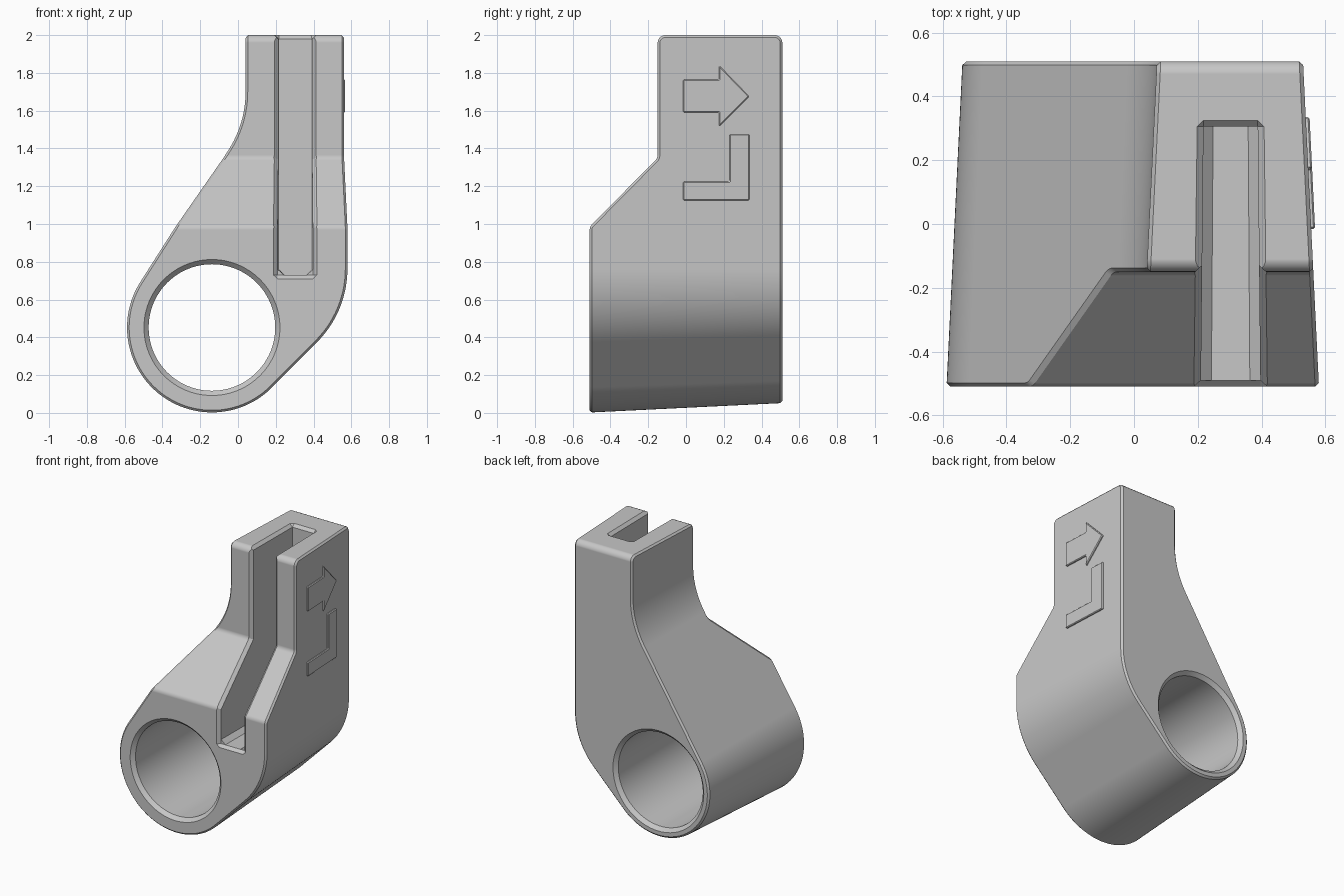
import bpy, bmesh
from math import sin, cos, tan, radians, hypot, acos
from mathutils import Vector

if "Cube" in bpy.data.objects:
    bpy.data.objects.remove(bpy.data.objects["Cube"], do_unlink=True)

grey = bpy.data.materials.new("plain_grey")
grey.use_nodes = True
grey.diffuse_color = (0.57, 0.57, 0.57, 1)
grey.node_tree.nodes["Principled BSDF"].inputs["Base Color"].default_value = grey.diffuse_color

FRONT, BACK, STEP, TOP = -0.51, 0.51, -0.15, 2.0
BORE = (-0.138, 0.452)


def loft(name, sections):
    """Skin a solid through loops of equal length and cap both ends."""
    bm = bmesh.new()
    loops = [[bm.verts.new(p) for p in s] for s in sections]
    n = len(loops[0])
    for a, b in zip(loops, loops[1:]):
        for i in range(n):
            j = (i + 1) % n
            bm.faces.new((a[i], a[j], b[j], b[i]))
    bm.faces.new(loops[0])
    bm.faces.new(loops[-1])
    bmesh.ops.recalc_face_normals(bm, faces=bm.faces)
    mesh = bpy.data.meshes.new(name)
    bm.to_mesh(mesh)
    bm.free()
    mesh.materials.append(grey)
    ob = bpy.data.objects.new(name, mesh)
    bpy.context.collection.objects.link(ob)
    return ob


def activate(ob):
    bpy.ops.object.select_all(action="DESELECT")
    ob.select_set(True)
    bpy.context.view_layer.objects.active = ob


def apply_mod(ob, kind, **settings):
    mod = ob.modifiers.new(kind.lower(), kind)
    for key, value in settings.items():
        setattr(mod, key, value)
    activate(ob)
    bpy.ops.object.modifier_apply(modifier=mod.name)


def boolean(ob, cutter, operation):
    cutter.hide_render = True
    apply_mod(ob, "BOOLEAN", object=cutter, operation=operation, solver="EXACT")
    bpy.data.objects.remove(cutter, do_unlink=True)


def finish(ob):
    activate(ob)
    bpy.ops.object.shade_smooth_by_angle(angle=radians(30))
    ob.modifiers.new("even_shading", "WEIGHTED_NORMAL").keep_sharp = True


def arc(cx, cz, r, start, end, n):
    angles = [radians(start + (end - start) * i / n) for i in range(n + 1)]
    return [(cx + r * cos(a), cz + r * sin(a)) for a in angles]


def rounded(corners, steps=5):
    """Polygon from (u, v, radius) corners, filleted where radius > 0."""
    out = []
    for i, (u, v, r) in enumerate(corners):
        p = Vector((u, v))
        if not r:
            out.append(p)
            continue
        a = (Vector(corners[i - 1][:2]) - p).normalized()
        b = (Vector(corners[(i + 1) % len(corners)][:2]) - p).normalized()
        half = acos(a.dot(b)) / 2
        centre = p + (a + b).normalized() * r / sin(half)
        s = p + a * r / tan(half) - centre
        e = p + b * r / tan(half) - centre
        for k in range(steps + 1):
            out.append(centre + s.lerp(e, k / steps).normalized() * r)
    return out


def draft(y):
    return 0.05 * (y - FRONT) / (BACK - FRONT)


def body_section(y):
    """Outline seen from the front, drawn in by the draft towards the back."""
    d = draft(y)
    pts = arc(*BORE, 0.45 - d, 147.5, 315, 60)
    pts += arc(0.03, 0.763, 0.55 - d, -45, 0, 14)
    pts += [(0.58 - d, 2.2), (0.022 + d, 2.2)]
    pts += arc(-0.528, 1.70, 0.55 + d, 0, -32.5, 12)
    return [(x, y, z) for x, z in pts]


# Body: drafted loft trimmed by the stepped side outline
body = loft("clamp_body", [body_section(-0.6), body_section(0.6)])
side = rounded([(FRONT, -0.5, 0), (FRONT, 0.985, 0.04), (STEP, 1.35, 0.04),
                (STEP, TOP, 0.04), (BACK, TOP, 0.04), (BACK, -0.5, 0)])
trim = loft("side_trim", [[(x, p.x, p.y) for p in side] for x in (-1, 1)])
boolean(body, trim, "INTERSECT")
apply_mod(body, "BEVEL", width=0.012, segments=1, limit_method="ANGLE",
          angle_limit=radians(55))

# Bore with a chamfer at both mouths
bore_steps = [(-0.6, 0.45), (-0.485, 0.335), (0.485, 0.335), (0.6, 0.45)]
bore = loft("bore_cutter", [[(x, y, z) for x, z in arc(*BORE, r, 0, 356.25, 95)]
                            for y, r in bore_steps])
boolean(body, bore, "DIFFERENCE")

# Slot with chamfered floor corners, a little wider at the front
SLOT_X, FLOOR, END, HALF = 0.303, 0.73, 0.305, 0.085


def slot_x(x, y):
    return SLOT_X + x * (1 - 0.12 * (y - 0.3))


def slot_section(y):
    half = [(HALF, 2.3), (HALF, FLOOR + 0.03), (HALF - 0.03, FLOOR)]
    pts = half + [(-x, z) for x, z in reversed(half)]
    return [(slot_x(x, y), y, z) for x, z in pts]


slot = loft("slot_cutter", [slot_section(-0.8), slot_section(END)])
boolean(body, slot, "DIFFERENCE")


# Chamfer along the slot mouth, following the front and top faces
def mouth_section(x, o):
    pts = [(-0.8, FLOOR - 0.29 - o), (FRONT + o, FLOOR),
           (FRONT + o, 0.985 - 0.41 * o), (STEP + o, 1.35 - 0.41 * o),
           (STEP + o, TOP - o), (END, TOP - o),
           (END + 0.3 + o, 2.3), (-0.8, 2.3)]
    return [(slot_x(x, y), y, z) for y, z in pts]


w = HALF
mouth = loft("slot_mouth_cutter",
             [mouth_section(x, o) for x, o in
              ((-w - 0.03, -0.01), (-w, 0.02), (w, 0.02), (w + 0.03, -0.01))])
boolean(body, mouth, "DIFFERENCE")
finish(body)


# Raised marks on the left wall
def raised_mark(name, outline):
    def layer(h):
        return [(0.58 - draft(y) + h, y, z) for y, z in outline]
    ob = loft(name, [layer(-0.01), layer(0.012)])
    apply_mod(ob, "BEVEL", width=0.005, segments=1, limit_method="ANGLE",
              angle_limit=radians(30))
    finish(ob)


raised_mark("raised_arrow", [(-0.015, 1.59), (0.175, 1.59), (0.175, 1.515),
                             (0.335, 1.675), (0.175, 1.84), (0.175, 1.765),
                             (-0.015, 1.765)])
raised_mark("raised_corner_mark", [(-0.015, 1.125), (0.335, 1.125), (0.335, 1.475),
                                   (0.23, 1.475), (0.23, 1.225), (-0.015, 1.225)])
